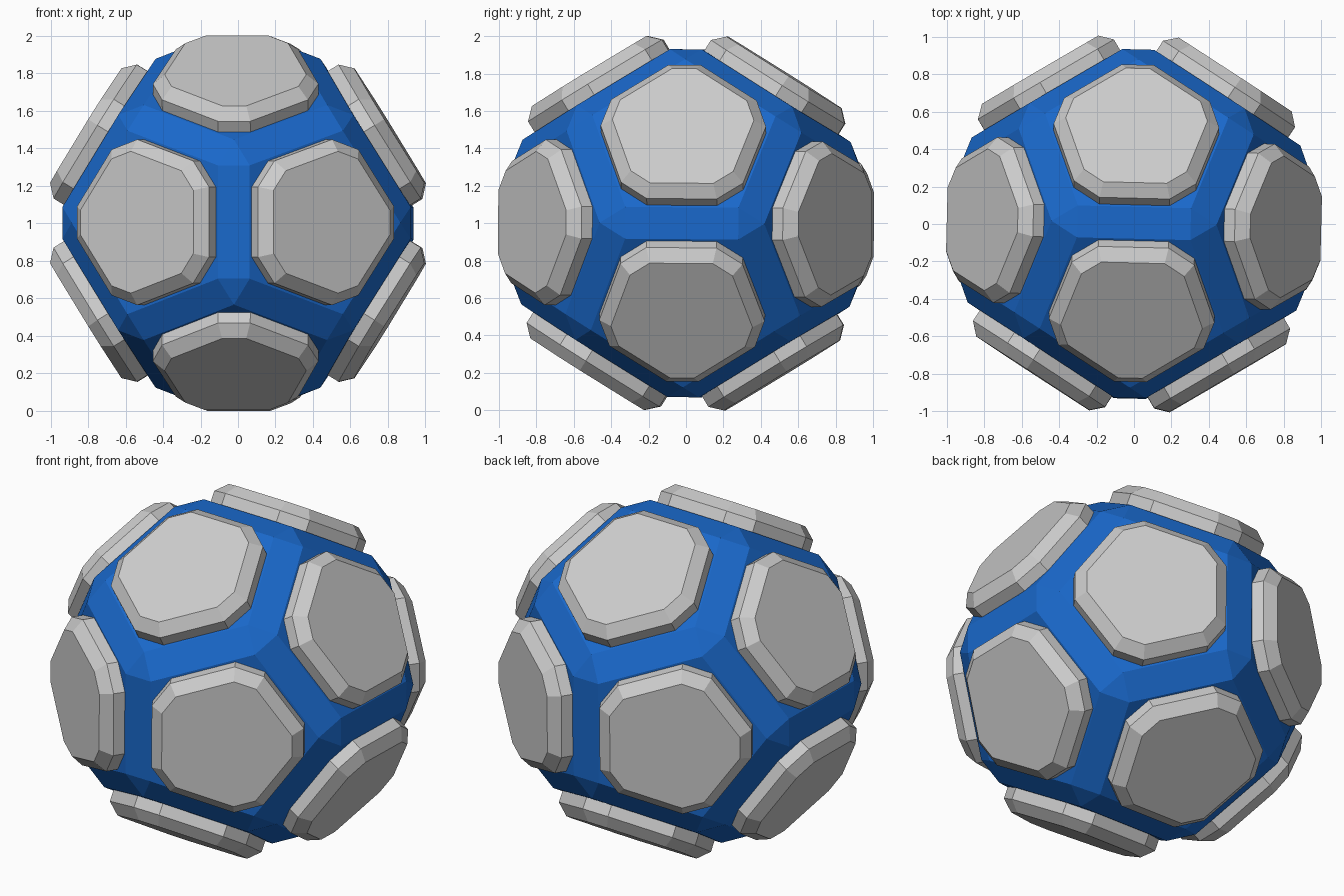
import bpy, bmesh
from math import sin, cos, radians, pi, sqrt
from mathutils import Vector, Matrix

if "Cube" in bpy.data.objects:
    bpy.data.objects.remove(bpy.data.objects["Cube"])

PHI = (1 + sqrt(5)) / 2
# slight turn of the whole ball, lifted onto the ground
PLACE = (Matrix.Translation((0, 0, 1)) @ Matrix.Rotation(radians(-1.4), 4, 'Z')
         @ Matrix.Rotation(radians(-0.4), 4, 'X'))


def face_frames():
    """Frames of the 12 dodecahedron faces: x towards an edge, z outward."""
    frames = []
    for axis in range(3):
        for s1 in (1, -1):
            for s2 in (1, -1):
                n, e = Vector((0, 0, 0)), Vector((0, 0, 0))
                n[axis], n[axis - 1] = s1 * PHI, s2
                e[axis] = s1
                n.normalize()
                u = (e - n * n.dot(e)).normalized()
                frames.append(Matrix((u, n.cross(u), n)).transposed().to_4x4())
    return frames


def pentagon(apothem, z):
    r = apothem / cos(pi / 5)
    return [Vector((r * cos(a), r * sin(a), z))
            for a in (pi / 5 + k * 2 * pi / 5 for k in range(5))]


def cut_pentagon(side, corner, z):
    """Pentagon with cut corners, given distances to its sides and corners."""
    half = (corner - side * cos(pi / 5)) / sin(pi / 5)
    pts = []
    for k in range(5):
        turn = Matrix.Rotation(k * 2 * pi / 5, 3, 'Z')
        pts += [turn @ Vector((side, -half, z)), turn @ Vector((side, half, z))]
    return pts


def to_mesh(bm, name):
    bmesh.ops.recalc_face_normals(bm, faces=bm.faces)
    me = bpy.data.meshes.new(name)
    bm.to_mesh(me)
    bm.free()
    return me


def add_object(name, me, matrix):
    ob = bpy.data.objects.new(name, me)
    ob.matrix_world = matrix
    bpy.context.collection.objects.link(ob)
    return ob


frames = face_frames()

# blue core: dodecahedron with chamfered edges
bm = bmesh.new()
for f in frames:
    for p in pentagon(0.4165, 0.836):
        bm.verts.new(f @ p)
bmesh.ops.convex_hull(bm, input=bm.verts[:])
bmesh.ops.dissolve_limit(bm, angle_limit=radians(2), verts=bm.verts[:], edges=bm.edges[:])
core = add_object("core", to_mesh(bm, "core"), PLACE)
blue = bpy.data.materials.new("blue")
blue.diffuse_color = (0.01, 0.14, 0.60, 1)
blue.use_nodes = True
blue.node_tree.nodes["Principled BSDF"].inputs["Base Color"].default_value = blue.diffuse_color
core.data.materials.append(blue)

# grey plates: cut-corner pentagons with a bevelled rim
bm = bmesh.new()
rings = [[bm.verts.new(p) for p in cut_pentagon(*dims)]
         for dims in ((0.404, 0.437, 0.80), (0.404, 0.437, 0.903), (0.343, 0.377, 0.963))]
for lo, hi in zip(rings, rings[1:]):
    for i in range(10):
        j = (i + 1) % 10
        bm.faces.new((lo[i], lo[j], hi[j], hi[i]))
bm.faces.new(rings[0][::-1])
bm.faces.new(rings[-1])
plate = to_mesh(bm, "plate")
for i, f in enumerate(frames):
    add_object(f"plate_{i + 1}", plate, PLACE @ f)
